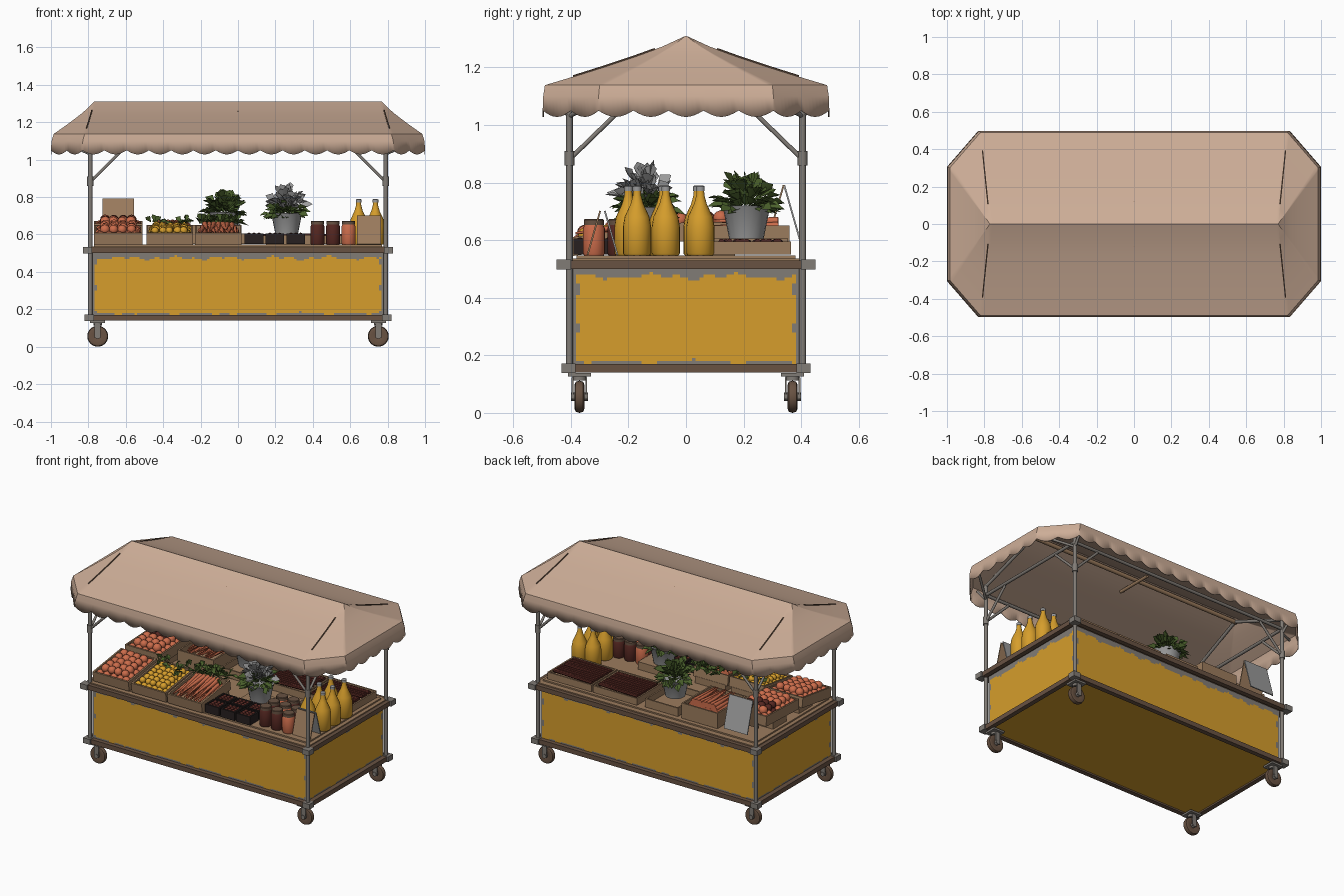
import bpy, bmesh, math, random
from mathutils import Vector, Matrix

random.seed(4)
if "Cube" in bpy.data.objects:
    bpy.data.objects.remove(bpy.data.objects["Cube"])


def material(name, *rgb):
    m = bpy.data.materials.new(name)
    m.use_nodes = True
    m.diffuse_color = (*rgb, 1)
    m.node_tree.nodes["Principled BSDF"].inputs["Base Color"].default_value = (*rgb, 1)
    return m


CANVAS = material("canvas", .61, .42, .31)
YELLOW = material("yellow", .67, .34, .025)
STEEL = material("worn steel", .22, .2, .18)
RUST = material("rusty brown", .14, .085, .055)
WOOD = material("wood", .33, .2, .11)
ORANGE = material("tomato orange", .6, .15, .07)
DARKRED = material("dark red", .09, .02, .015)
GREEN = material("leaf green", .07, .12, .025)
GREY = material("pale grey", .33, .33, .33)
BLACK = material("tray black", .02, .014, .014)


class Part:
    """Collects primitives into one named object."""

    def __init__(self, name, *mats):
        self.name, self.mats, self.bm = name, mats, bmesh.new()
        self.M = Matrix()

    def paint(self, verts, mat):
        for v in verts:
            for f in v.link_faces:
                f.material_index = mat

    def box(self, c, size, mat=0, rot=Matrix()):
        m = self.M @ Matrix.Translation(c) @ rot @ Matrix.Diagonal((*size, 1))
        self.paint(bmesh.ops.create_cube(self.bm, size=1, matrix=m)["verts"], mat)

    def rod(self, a, b, r, mat=0, r2=None, sides=10):
        a, b = Vector(a), Vector(b)
        q = (b - a).to_track_quat("Z", "Y").to_matrix().to_4x4()
        m = self.M @ Matrix.Translation((a + b) / 2) @ q
        self.paint(bmesh.ops.create_cone(self.bm, cap_ends=True, segments=sides, radius1=r,
                   radius2=r if r2 is None else r2, depth=(b - a).length, matrix=m)["verts"], mat)

    def ball(self, c, r, mat=0):
        m = self.M @ Matrix.Translation(c)
        self.paint(bmesh.ops.create_icosphere(self.bm, subdivisions=2, radius=r, matrix=m)["verts"], mat)

    def lathe(self, c, profile, mat=0, rot=Matrix(), sides=20):
        m = self.M @ Matrix.Translation(c) @ rot
        rings = [[self.bm.verts.new(m @ Vector((r * math.cos(k * math.tau / sides),
                  r * math.sin(k * math.tau / sides), z))) for k in range(sides)] for r, z in profile]
        for lo, hi in zip(rings, rings[1:]):
            for k in range(sides):
                j = (k + 1) % sides
                self.bm.faces.new((lo[k], lo[j], hi[j], hi[k])).material_index = mat
        self.bm.faces.new(rings[0][::-1]).material_index = mat
        self.bm.faces.new(rings[-1]).material_index = mat

    def leaf(self, base, d, length, width, mat=0):
        side = d.cross(Vector((random.uniform(-1, 1), random.uniform(-1, 1), 1))).normalized() * width
        mid = base + d * length * .55
        tip = base + d * length - Vector((0, 0, length * .25))
        a, b, c, e = [self.bm.verts.new(p) for p in (base, mid - side, tip, mid + side)]
        for tri in ((a, b, c), (a, c, e)):
            self.bm.faces.new(tri).material_index = mat

    def crate(self, c, w, d, h, tilt=0, mat=0):
        self.M = Matrix.Translation(c) @ Matrix.Rotation(tilt, 4, "X")
        self.box((0, 0, .008), (w, d, .012), mat)
        for s in (-1, 1):
            self.box((s * (w / 2 - .005), 0, h / 2), (.01, d, h), mat)
            self.box((0, s * (d / 2 - .005), h / 2), (w, .01, h), mat)

    def done(self, angle=40, fix=True):
        if fix:
            bmesh.ops.recalc_face_normals(self.bm, faces=self.bm.faces)
        me = bpy.data.meshes.new(self.name)
        self.bm.to_mesh(me)
        self.bm.free()
        for m in self.mats:
            me.materials.append(m)
        ob = bpy.data.objects.new(self.name, me)
        bpy.context.collection.objects.link(ob)
        bpy.ops.object.select_all(action="DESELECT")
        ob.select_set(True)
        bpy.context.view_layer.objects.active = ob
        bpy.ops.object.shade_smooth_by_angle(angle=math.radians(angle))
        return ob


def rand_dir(lo, hi):
    a, e = random.uniform(0, math.tau), random.uniform(lo, hi)
    return Vector((math.cos(a) * math.cos(e), math.sin(a) * math.cos(e), math.sin(e)))


CORNERS = [(sx, sy) for sx in (-1, 1) for sy in (-1, 1)]
PX, PY = .79, .405

# Painted side panels, with the paint chipped to steel along the edges
panels = Part("painted_panels", YELLOW, STEEL)
for half, dist, turn in ((.78, .395, 0), (.395, .78, 1), (.78, .395, 2), (.395, .78, 3)):
    rot = Matrix.Rotation(turn * math.pi / 2, 4, "Z")
    m = rot @ Matrix.Translation((0, -dist, .33)) @ Matrix.Rotation(math.pi / 2, 4, "X") @ Matrix.Diagonal((half, .18, 1, 1))
    verts = bmesh.ops.create_grid(panels.bm, x_segments=int(half * 150), y_segments=36, size=1, matrix=m)["verts"]
    for f in {f for v in verts for f in v.link_faces}:
        p = rot.inverted() @ f.calc_center_median()
        wob = .5 + .3 * math.sin(p.x * 23 + turn) + .3 * math.sin(p.x * 61)
        side = .5 + .5 * math.sin(p.z * 45 + turn)
        chipped = .5 - p.z < .016 + .02 * wob or half - abs(p.x) < .008 + .014 * side or p.z - .15 < .022 + .012 * wob
        f.material_index = int(chipped)
panels.done(fix=False)
floor = Part("painted_floor", YELLOW)
floor.box((0, 0, .155), (1.56, .79, .01))
floor.done()

# Rails around the base and the counter
rails = Part("frame_rails", RUST, STEEL)
for z, ex, ey, w in ((.155, .795, .408, .03), (.515, .805, .425, .03)):
    for s in (-1, 1):
        rails.box((0, s * ey, z), (2 * ex + w, w, w))
        rails.box((s * ex, 0, z), (w, 2 * ey + w, w))
    for sx, sy in CORNERS:
        rails.box((sx * ex, sy * ey, z), (.05, .05, .034), 1)
rails.done()
counter = Part("counter_top", WOOD)
counter.box((0, 0, .522), (1.59, .83, .03))
counter.box((0, 0, .54), (1.54, .76, .012))
counter.done()

# Posts, braces and roof frame
frame = Part("canopy_frame", STEEL, WOOD)
for sx, sy in CORNERS:
    p = Vector((sx * PX, sy * PY, 0))
    at = lambda x, y, z: (sx * x, sy * y, z)
    frame.rod(at(PX, PY, .15), at(PX, PY, 1.13), .012)
    frame.rod(at(PX, PY, .88), at(.62, PY, 1.05), .008)
    frame.rod(at(PX, PY, .88), at(PX, .23, 1.05), .008)
    frame.rod(at(PX, PY, .86), at(PX, PY, .91), .017)
    frame.rod(at(PX, PY, 1.03), at(.8, .47, 1.11), .008)
    frame.rod(at(PX, PY, 1.03), at(.95, .28, 1.1), .008)
    frame.rod(at(PX, PY, 1.12), at(.77, 0, 1.28), .01)
for s in (-1, 1):
    frame.rod((-PX, s * PY, 1.06), (PX, s * PY, 1.06), .01)
    frame.rod((s * PX, -PY, 1.06), (s * PX, PY, 1.06), .01)
frame.rod((-.78, 0, 1.28), (.78, 0, 1.28), .013, 1)
frame.rod((0, -.12, 1.25), (0, .12, 1.25), .01, 1)
frame.done()

# Canvas canopy: ridge fanned out to an eight-sided eave, then a scalloped valance
outline = [(-.82, -.49), (.82, -.49), (.985, -.3), (.985, .3), (.82, .49), (-.82, .49), (-.985, .3), (-.985, -.3)]
steps = [112, 16, 40, 16] * 2
canopy = Part("canvas_canopy", CANVAS)
rings = [[] for _ in range(9)]
for i, n in enumerate(steps):
    a, b = Vector(outline[i]), Vector(outline[(i + 1) % 8])
    scallops = n / 8
    for k in range(n):
        e = a.lerp(b, k / n)
        r = Vector((max(-.77, min(.77, e.x * .77 / .82)), 0))
        for j in range(7):
            t = j / 6
            q = r.lerp(e, t)
            rings[j].append(canopy.bm.verts.new((q.x, q.y, 1.31 - .172 * t ** .85)))
        sc = abs(math.sin(math.pi * k / n * scallops))
        for j, out, z in ((7, 1.012, 1.1), (8, 1.016, 1.05 - .022 * sc)):
            rings[j].append(canopy.bm.verts.new((e.x * out, e.y * out, z)))
total = sum(steps)
for lo, hi in zip(rings, rings[1:]):
    for k in range(total):
        j = (k + 1) % total
        canopy.bm.faces.new((lo[k], hi[k], hi[j], lo[j]))
bmesh.ops.remove_doubles(canopy.bm, verts=canopy.bm.verts, dist=.0005)
cloth = canopy.done(25)
mod = cloth.modifiers.new("thickness", "SOLIDIFY")
mod.thickness = .004

# Dark seams where the roof folds toward the ends
seams = Part("canopy_seams", RUST)
for sx, sy in CORNERS:
    pts = [(sx * (.77 + .05 * t), sy * .49 * t, 1.311 - .172 * t ** .85) for t in (.22, .35, .5, .65, .8)]
    for a, b in zip(pts, pts[1:]):
        seams.rod(a, b, .004, sides=6)
seams.done()

# Casters
casters = Part("caster_wheels", RUST, STEEL)
tyre = [(.02, -.01), (.042, -.017), (.052, -.013), (.056, 0), (.052, .013), (.042, .017), (.02, .01)]
for sx, sy in CORNERS:
    x, y = sx * .75, sy * .37
    casters.lathe((x, y, .056), tyre, 0, Matrix.Rotation(math.pi / 2, 4, "X"), 24)
    casters.rod((x, y - .03, .056), (x, y + .03, .056), .014, 1)
    casters.box((x, y, .133), (.08, .08, .012), 1)
    casters.rod((x, y, .112), (x, y, .13), .025, 1)
    for s in (-1, 1):
        casters.box((x, y + s * .024, .085), (.032, .006, .075), 1)
casters.done()

# Crates of produce: centre, width, depth, height, tilt
crates = Part("produce_crates", WOOD)
TILT = .14
front = [(-.64, .26), (-.365, .25), (-.105, .25)]
for x, w in front:
    crates.crate((x, -.25, .565), w, .3, .065, TILT)
crates.crate((-.64, .1, .6), .26, .34, .065, .04)
crates.crate((-.35, .21, .55), .26, .3, .1)
crates.crate((-.07, .22, .55), .24, .27, .055)
for x in (.26, .59):
    crates.crate((x, .23, .55), .32, .27, .045)
crates.M = Matrix()
crates.box((.27, -.13, .572), (.24, .14, .05))
for x, y in ((-.64, -.17), (-.365, -.17), (-.105, -.17), (-.64, .1)):
    crates.box((x, y, .565), (.22, .14, .05))
crates.done()


def heap(part, c, nx, ny, step, r, tilt, pick, layers=2):
    part.M = Matrix.Translation(c) @ Matrix.Rotation(tilt, 4, "X")
    for k in range(layers):
        for i in range(nx - k):
            for j in range(ny - k):
                x, y = (i - (nx - k - 1) / 2) * step, (j - (ny - k - 1) / 2) * step
                part.ball((x + random.uniform(-.004, .004), y, .035 + k * r * 1.1), r * random.uniform(.9, 1.05), pick(y))
    part.M = Matrix()


tomatoes = Part("tomatoes", ORANGE, DARKRED)
heap(tomatoes, (-.64, -.25, .575), 5, 6, .047, .027, TILT, lambda y: 0)
heap(tomatoes, (-.64, .1, .61), 5, 7, .047, .027, .04, lambda y: int(y > .02 and random.random() < .6))
tomatoes.done(80)
lemons = Part("lemons", YELLOW)
heap(lemons, (-.365, -.25, .575), 6, 7, .038, .022, TILT, lambda y: 0)
lemons.done(80)

# Carrots lying front to back
carrots = Part("carrots", ORANGE)
for x, y, z, tilt in ((-.105, -.26, .605, TILT), (-.35, .21, .63, 0)):
    carrots.M = Matrix.Translation((x, y, z)) @ Matrix.Rotation(tilt, 4, "X")
    for k in range(3):
        for i in range(9 - k):
            u = (i - (8 - k) / 2) * .024
            carrots.rod((u, .11, k * .018), (u + random.uniform(-.02, .02), -.12, k * .018), .015, 0, .004, 8)
carrots.done(60)

# Leaves among the lemons and on the carrot tops
greens = Part("produce_leaves", GREEN)
for n, cx, cy, cz, rx, ry, size in ((24, -.365, -.16, .665, .1, .07, .06), (70, -.105, -.12, .665, .11, .05, .07)):
    for _ in range(n):
        base = Vector((cx + random.uniform(-rx, rx), cy + random.uniform(-ry, ry), cz))
        greens.leaf(base, rand_dir(0, 1.3), size, size * .25)
greens.done()

# Potted plants
for name, x, y, z, n, tall, upper in (("green_plant", -.07, .21, .605, 150, .15, 0), ("grey_plant", .26, -.14, .6, 190, .2, 2)):
    plant = Part(name, GREEN, GREY, GREY)
    plant.lathe((x, y, z), [(.06, 0), (.082, .11), (.086, .115), (.074, .115), (.07, .1)], 1)
    for _ in range(n):
        d = rand_dir(-.05, 1.5)
        reach = random.uniform(.1, .75)
        base = Vector((x, y, z + .105)) + Vector((d.x * .11, d.y * .11, max(0, d.z) * tall * .75)) * reach
        plant.leaf(base, d, random.uniform(.06, .09), .022, upper if base.z > z + .14 else 0)
    plant.done()

# Berry trays
trays = Part("berry_trays", BLACK, DARKRED)
for i in range(3):
    for j in range(2):
        c = (.085 + i * .112, -.345 + j * .1, .55)
        trays.crate(c, .1, .09, .055)
        trays.box((0, 0, .03), (.085, .075, .03), 1)
        for u in range(3):
            for v in range(3):
                trays.ball(((u - 1) * .026, (v - 1) * .023, .047), .013, 1)
trays.done()

# Dried sausages on the back trays
sausages = Part("sausages", DARKRED)
for x in (.26, .59):
    for k in range(10):
        y = .13 + k * .022
        sausages.rod((x - .14, y, .59), (x + .14, y + random.uniform(-.01, .01), .594), .011, sides=8)
sausages.done()

# Preserve jars
jars = Part("preserve_jars", DARKRED, ORANGE, RUST)
for i in range(3):
    for j in range(3):
        c = (.425 + i * .083, -.32 + j * .085, .546)
        jars.lathe(c, [(.034, 0), (.038, .008), (.038, .095), (.032, .108)], int((i + j) % 3 == 2))
        jars.lathe((c[0], c[1], .652), [(.035, 0), (.035, .018), (.032, .021)], 2)
jars.done()

# Oil bottles
bottles = Part("oil_bottles", YELLOW, GREY)
shape = [(.043, 0), (.049, .008), (.049, .1), (.043, .135), (.022, .18), (.014, .21), (.013, .225)]
for x, y in ((.735, -.17), (.735, -.07), (.735, .05), (.645, -.2), (.645, -.08), (.645, .04)):
    bottles.lathe((x, y, .546), shape)
    bottles.lathe((x, y, .77), [(.015, 0), (.015, .016), (.01, .02)], 1)
bottles.done(50)

# Folded price boards
boards = Part("price_boards", GREY, WOOD)
for x, y, z, w, h in ((.7, -.29, .625, .13, .16), (-.64, .34, .69, .17, .21)):
    for s in (-1, 1):
        boards.box((x, y + s * .03, z), (w, .006, h), int(s < 0), Matrix.Rotation(s * .28, 4, "X"))
boards.done()
